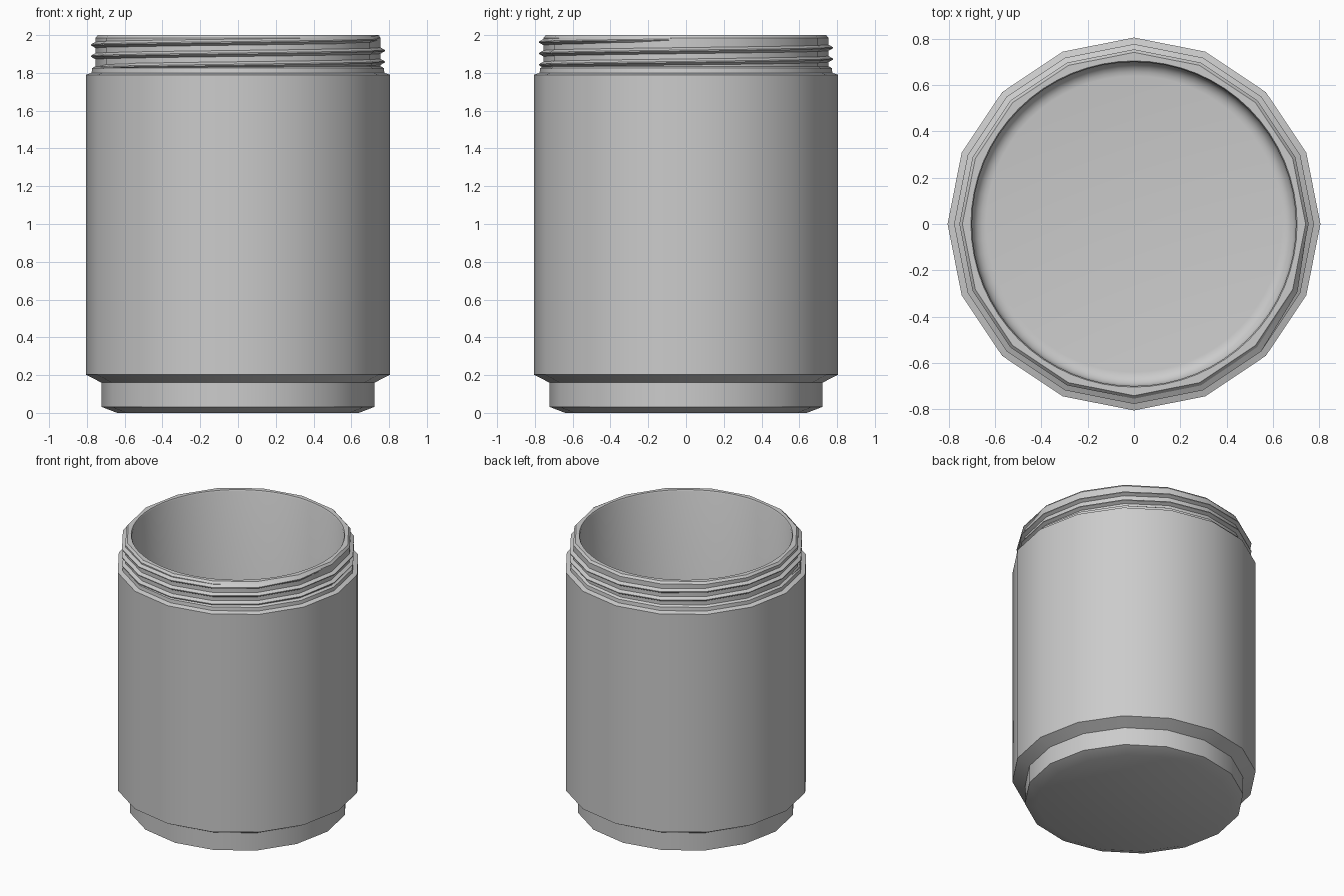
import bpy, bmesh
from math import sin, cos, pi, radians

if "Cube" in bpy.data.objects:
    bpy.data.objects.remove(bpy.data.objects["Cube"])

SIDES, INNER = 16, 64


def ring(bm, r, z, n):
    return [bm.verts.new((r * cos(2 * pi * i / n), r * sin(2 * pi * i / n), z)) for i in range(n)]


def skin(bm, rings):
    for a, b in zip(rings, rings[1:]):
        n = len(a)
        for i in range(n):
            j = (i + 1) % n
            bm.faces.new((a[i], a[j], b[j], b[i]))


def finish(bm, name):
    bmesh.ops.recalc_face_normals(bm, faces=bm.faces)
    mesh = bpy.data.meshes.new(name)
    bm.to_mesh(mesh)
    bm.free()
    ob = bpy.data.objects.new(name, mesh)
    bpy.context.collection.objects.link(ob)
    bpy.ops.object.select_all(action='DESELECT')
    ob.select_set(True)
    bpy.context.view_layer.objects.active = ob
    bpy.ops.object.shade_smooth_by_angle(angle=radians(30))


# Jar: 16-sided outer shell with foot, body, collar and neck
bm = bmesh.new()
outer = [ring(bm, r, z, SIDES) for r, z in [
    (0.64, 0), (0.723, 0.032), (0.723, 0.16), (0.806, 0.203), (0.806, 1.79),
    (0.775, 1.80), (0.772, 1.825), (0.755, 1.835), (0.755, 1.985), (0.742, 2.0)]]
skin(bm, outer)
bm.faces.new(outer[0][::-1])

# Round cavity with a filleted floor
fillet, floor = 0.06, 0.06
profile = [(0.705, 2.0), (0.70, 1.99)]
for k in range(6):
    a = k / 5 * pi / 2
    profile.append((0.70 - fillet * (1 - cos(a)), floor + fillet * (1 - sin(a))))
inner = [ring(bm, r, z, INNER) for r, z in profile]
skin(bm, inner)
bm.faces.new(inner[-1])

# Flat rim joining the 16-sided neck to the round cavity
step = INNER // SIDES
top, mouth = outer[-1], inner[0]
for i in range(SIDES):
    arc = [mouth[(i * step + k) % INNER] for k in range(step, -1, -1)]
    bm.faces.new([top[i], top[(i + 1) % SIDES]] + arc)
finish(bm, "jar_body")

# Screw thread: tapered triangular ridge wound around the neck
bm = bmesh.new()
pitch, turns, z0 = 0.06, 2.5, 1.828
count = int(turns * SIDES)
sections = []
for i in range(count + 1):
    a = 2 * pi * i / SIDES + pi
    z = z0 + pitch * i / SIDES
    t = min(1, i / 2, (count - i) / 2)
    sections.append([bm.verts.new((r * cos(a), r * sin(a), z + dz)) for r, dz in [
        (0.748, -0.02), (0.752 + 0.026 * t, -0.003),
        (0.752 + 0.026 * t, 0.003), (0.748, 0.02)]])
skin(bm, sections)
bm.faces.new(sections[0])
bm.faces.new(sections[-1])
finish(bm, "screw_thread")
